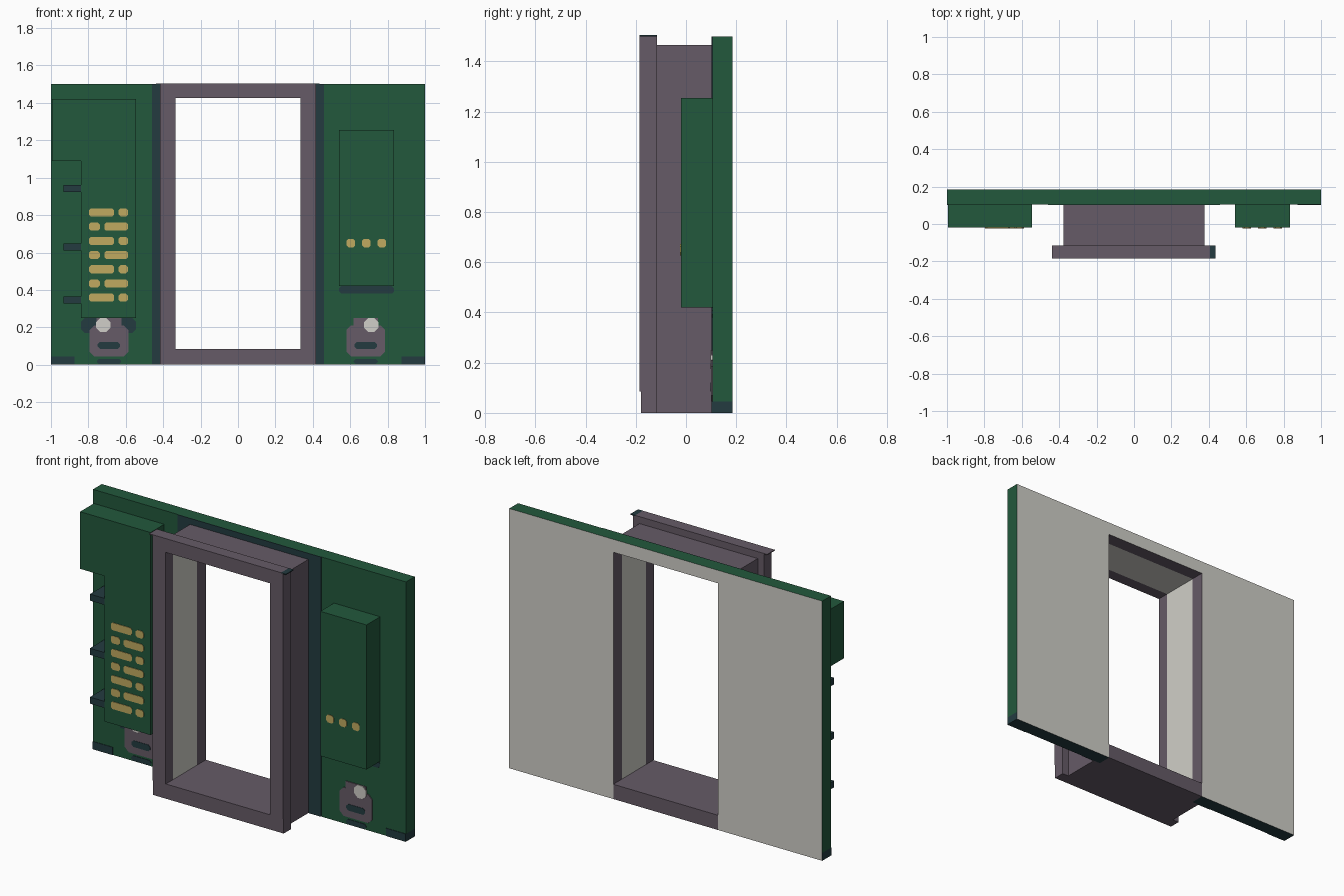
import bpy, bmesh

if "Cube" in bpy.data.objects:
    bpy.data.objects.remove(bpy.data.objects["Cube"])


def mat(name, hexa):
    def lin(c):
        c /= 255
        return c / 12.92 if c <= 0.04045 else ((c + 0.055) / 1.055) ** 2.4
    m = bpy.data.materials.new(name)
    m.diffuse_color = (lin(hexa >> 16), lin(hexa >> 8 & 255), lin(hexa & 255), 1)
    m.use_nodes = True
    m.node_tree.nodes["Principled BSDF"].inputs["Base Color"].default_value = m.diffuse_color
    return m


GREEN = mat("dark green", 0x22583C)
PURPLE = mat("grey purple", 0x665B67)
SLATE = mat("dark slate", 0x233B40)
GOLD = mat("pale gold", 0xC0AA60)
LIGHT = mat("light grey", 0xD0CFC8)


def prism(name, pts, y0, y1, mats, rule=None, cut_z=None):
    """Extrude an (x, z) outline from y0 to y1; rule picks the material of each face."""
    bm = bmesh.new()
    face = bm.faces.new([bm.verts.new((x, y0, z)) for x, z in pts])
    ext = bmesh.ops.extrude_face_region(bm, geom=[face])["geom"]
    for v in ext:
        if isinstance(v, bmesh.types.BMVert):
            v.co.y = y1
    if cut_z is not None:
        bmesh.ops.bisect_plane(bm, geom=bm.verts[:] + bm.edges[:] + bm.faces[:],
                               plane_co=(0, 0, cut_z), plane_no=(0, 0, 1))
    bmesh.ops.recalc_face_normals(bm, faces=bm.faces)
    if rule:
        for f in bm.faces:
            f.material_index = rule(f.normal, f.calc_center_median())
    me = bpy.data.meshes.new(name)
    bm.to_mesh(me)
    bm.free()
    for m in mats:
        me.materials.append(m)
    ob = bpy.data.objects.new(name, me)
    bpy.context.collection.objects.link(ob)
    return ob


def rect(x0, x1, z0, z1, c=0.0):
    """Rectangle outline, with corners cut by c."""
    if not c:
        return [(x0, z0), (x1, z0), (x1, z1), (x0, z1)]
    return [(x0 + c, z0), (x1 - c, z0), (x1, z0 + c), (x1, z1 - c),
            (x1 - c, z1), (x0 + c, z1), (x0, z1 - c), (x0, z0 + c)]


def arch(wo, wi, zo, zi, zb):
    """Doorway outline: outer and inner half widths, outer and inner tops, base."""
    return [(-wo, zb), (-wi, zb), (-wi, zi), (wi, zi), (wi, zb), (wo, zb), (wo, zo), (-wo, zo)]


WALL, BOX = 0.105, -0.02   # front planes of the wall and of the raised boxes


def plate(name, x0, x1, z0, z1, m, c=0.0, y=WALL, t=0.003):
    return prism(name, rect(x0, x1, z0, z1, c), y - t, y, [m])


# Wall with doorway: light back, purple reveal, slate foot
def wall_rule(n, c):
    if n.y > 0.5:
        return 3
    if n.y < -0.5:
        return 0
    if abs(c.x) < 0.4 and (abs(n.x) > 0.5 or n.z < -0.5):
        return 1
    return 2 if n.z < -0.5 or c.z < 0.05 else 0


prism("wall", arch(1, 0.335, 1.5, 1.425, 0), WALL, 0.185,
      [GREEN, PURPLE, SLATE, LIGHT], wall_rule, cut_z=0.045)


# Door tunnel with light inner faces
def tunnel_rule(n, c):
    inner = abs(c.x) < 0.35 and c.z < 1.43 and abs(n.y) < 0.5 and c.z > 0.01
    return 1 if inner else 0


prism("door_tunnel", arch(0.378, 0.335, 1.465, 1.425, 0), -0.115, WALL,
      [PURPLE, LIGHT], tunnel_rule)

# Front trim, its thin cap and the sill
prism("door_trim", arch(0.418, 0.335, 1.502, 1.425, 0.085), -0.185, -0.115, [PURPLE])
prism("trim_cap", rect(-0.438, 0.405, 1.5, 1.505), -0.185, -0.115, [PURPLE])
prism("trim_cap_end", rect(0.405, 0.436, 1.5, 1.505), -0.185, -0.115, [SLATE])
prism("front_sill", rect(-0.418, 0.418, 0, 0.085), -0.18, -0.115, [PURPLE])
prism("tunnel_sill", rect(-0.335, 0.335, 0, 0.085), -0.115, 0.185, [PURPLE])

# Dark surround painted on the wall behind the frame
prism("dark_surround", arch(0.459, 0.378, 1.5, 1.465, 0), WALL - 0.003, WALL, [SLATE])

# Raised wall boxes
prism("left_box", [(-0.84, 0.25), (-0.545, 0.25), (-0.545, 1.42), (-0.995, 1.42),
                   (-0.995, 1.09), (-0.84, 1.09)], BOX, WALL, [GREEN])
prism("right_box", rect(0.54, 0.835, 0.42, 1.255), BOX, WALL, [GREEN])
plate("left_box_shade", -0.84, -0.545, 0.17, 0.25, SLATE, 0.02)
plate("right_box_shade", 0.54, 0.835, 0.38, 0.42, SLATE, 0.012)

# Brackets on the left box
for i, z in enumerate((0.328, 0.61, 0.923)):
    prism(f"bracket_{i}", rect(-0.932, -0.84, z, z + 0.038), BOX, WALL, [SLATE])

# Wall sockets and dark foot corners
for side, x, spot in (("left", -0.69, -0.72), ("right", 0.683, 0.712)):
    plate(f"{side}_socket", x - 0.104, x + 0.104, 0.045, 0.21, PURPLE, 0.025, t=0.005)
    plate(f"{side}_socket_top", x - 0.066, x + 0.066, 0.2, 0.25, PURPLE, t=0.005)
    plate(f"{side}_socket_slot", x - 0.06, x + 0.06, 0.085, 0.122, SLATE, 0.012, t=0.007)
    plate(f"{side}_socket_foot", x - 0.065, x + 0.065, 0.003, 0.032, SLATE, 0.012)
    plate(f"{side}_socket_light", spot - 0.038, spot + 0.038, 0.175, 0.25, LIGHT, 0.022, t=0.008)
for side, s in (("left", -1), ("right", 1)):
    a, b = sorted((s * 0.873, s * 1.0))
    plate(f"{side}_foot_corner", a, b, 0, 0.045, SLATE)

# Gold inlays: abstract staggered bars on the left box, three dots on the right
for i in range(7):
    z = 0.337 + i * 0.076
    split = -0.727 if i % 2 else -0.65
    for k, (a, b) in enumerate(((-0.797, split - 0.012), (split + 0.012, -0.588))):
        plate(f"gold_bar_{i}_{k}", a, b, z, z + 0.043, GOLD, 0.01, BOX)
for i in range(3):
    x = 0.58 + i * 0.083
    plate(f"gold_dot_{i}", x, x + 0.046, 0.628, 0.673, GOLD, 0.01, BOX)
